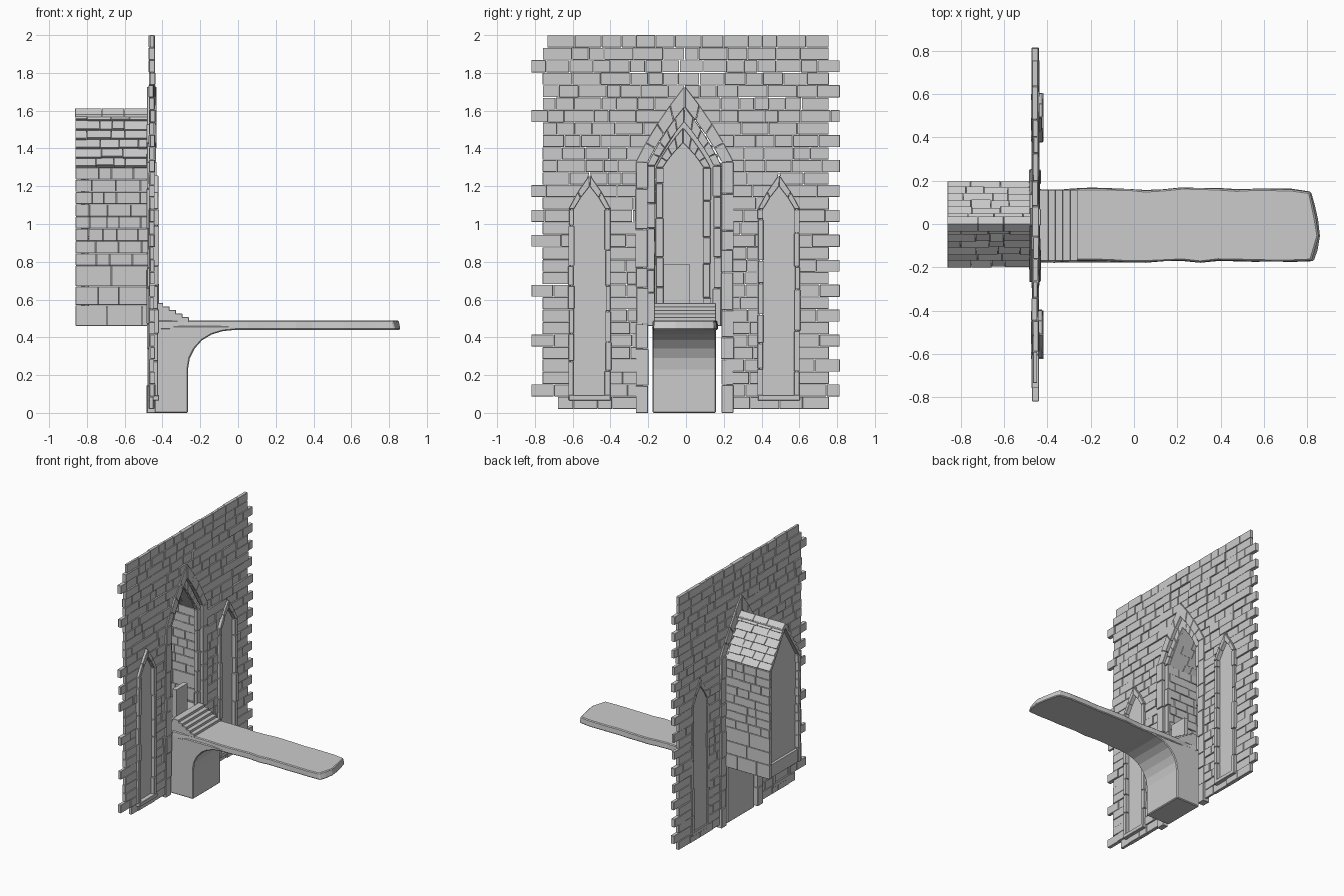
import bpy, bmesh, random
from mathutils import Vector

if "Cube" in bpy.data.objects:
    bpy.data.objects.remove(bpy.data.objects["Cube"])

random.seed(7)
R = random.uniform


def prism(bm, pts, a, b, axis='x'):
    """Extrude a 2D outline from a to b along an axis."""
    def place(p, t):
        return {'x': (t, p[0], p[1]), 'y': (p[0], t, p[1]), 'z': (p[0], p[1], t)}[axis]
    lo = [bm.verts.new(place(p, a)) for p in pts]
    hi = [bm.verts.new(place(p, b)) for p in pts]
    n = len(pts)
    bm.faces.new(lo)
    bm.faces.new(hi[::-1])
    for i in range(n):
        bm.faces.new((lo[i], hi[i], hi[(i + 1) % n], lo[(i + 1) % n]))


def finish(name, bm, bevel=0):
    bmesh.ops.recalc_face_normals(bm, faces=bm.faces)
    me = bpy.data.meshes.new(name)
    bm.to_mesh(me)
    bm.free()
    ob = bpy.data.objects.new(name, me)
    bpy.context.collection.objects.link(ob)
    if bevel:
        m = ob.modifiers.new("chipped_edges", 'BEVEL')
        m.width, m.segments, m.limit_method = bevel, 1, 'ANGLE'
    return ob


def rect(p0, q0, p1, q1):
    return [(p0, q0), (p1, q0), (p1, q1), (p0, q1)]


def splits(a, b, lo, hi):
    """Random stone joints between a and b."""
    out = [a]
    while b - out[-1] > hi * 1.1:
        out.append(out[-1] + R(lo, hi))
    return out + [b]


def arch_half(half, spring, apex, z):
    """Half width of a pointed arch at height z."""
    if z <= spring:
        return half
    t = min(1, (z - spring) / (apex - spring))
    return half * (1 - t) * (1 + 0.25 * t)


def arch_frame(name, cy, h_in, h_out, z0, spring, a_in, a_out, x0, x1, n):
    """Jamb stones and a ring of arch stones."""
    bm = bmesh.new()
    for s in (-1, 1):
        zs = splits(z0, spring, 0.1, 0.22)
        for za, zb in zip(zs, zs[1:]):
            prism(bm, rect(cy + s * (h_in + R(-.004, .003)), za, cy + s * (h_out + R(-.003, .004)), zb - .003),
                  x0 + R(0, .006), x1 - R(0, .008))
        for i in range(n):
            quad = []
            for h, ap, ts in ((h_in, a_in, (i, i + .98)), (h_out, a_out, (i + .98, i))):
                for t in ts:
                    z = spring + (ap - spring) * t / n
                    quad.append((cy + s * arch_half(h, spring, ap, z), z))
            prism(bm, quad, x0 + R(0, .006), x1 - R(0, .008))
    return finish(name, bm, .002)


# openings in the facade: centre, half width, bottom, springing, apex
openings = [(-.51, .098, .085, 1.09, 1.23), (-.007, .22, -1, 1.33, 1.68), (.492, .098, .085, 1.09, 1.23)]


def opening_half(o, z):
    return 0 if z < o[2] else arch_half(o[1], o[3], o[4], z)


# facade wall: staggered brick courses clipped to the openings
bm = bmesh.new()
for r in range(30):
    z0, z1 = .02 + r * .066, .086 + r * .066
    L, E = (-.82 + R(0, .03), .815) if r % 2 == 0 else (-.76 + R(-.01, .02), .757)
    if r == 29:
        L = -.735
    if r == 0:
        L, E = -.68, .757
    elif r % 2 == 0:
        L, E = -.76, .757
    else:
        L, E = -.82 + random.choice((0, .06)) * (r < 28), .815
    if r == 29:
        L, E = -.735, .757
    runs, start = [], (L, L)
    for o in openings:
        fb, ft = opening_half(o, z0 + .001), opening_half(o, z1 - .001)
        if fb > 0:
            runs.append((start, (o[0] - fb, o[0] - ft)))
            start = (o[0] + fb, o[0] + ft)
    runs.append((start, (E, E)))
    for a, b in runs:
        mids = splits(max(a), min(b), .07, .16)[1:-1]
        edges = [a] + [(m, m) for m in mids] + [b]
        for p, q in zip(edges, edges[1:]):
            g = R(.0005, .002)
            prism(bm, [(p[0] + g, z0 + g), (q[0] - g, z0 + g), (q[1] - g, z1 - g), (p[1] + g, z1 - g)],
                  -.47 + R(-.003, .006), -.442 + R(-.006, .005))
finish("facade_bricks", bm, .0015)

# main doorway: outer ring and recessed inner ring
arch_frame("door_outer_arch", -.007, .195, .258, 0, 1.33, 1.62, 1.73, -.485, -.43, 4)
arch_frame("door_inner_arch", -.01, .155, .197, .46, 1.31, 1.54, 1.625, -.485, -.45, 5)

# blind lancet windows: frame, sill and recessed panel
for side, cy in (("left", -.51), ("right", .492)):
    arch_frame(side + "_window_arch", cy, .083, .111, .09, 1.08, 1.2, 1.26, -.475, -.417, 2)
    bm = bmesh.new()
    prism(bm, rect(cy - .111, .065, cy + .111, .095), -.475, -.417)
    finish(side + "_window_sill", bm, .003)
    bm = bmesh.new()
    prism(bm, [(cy - .09, .08), (cy + .09, .08), (cy + .09, 1.08), (cy + .05, 1.16),
               (cy, 1.22), (cy - .05, 1.16), (cy - .09, 1.08)], -.463, -.452)
    finish(side + "_window_panel", bm)

# porch side walls: large blocks low down, small bricks above
for side, s in (("left", -1), ("right", 1)):
    bm = bmesh.new()
    zs = [.46, .57, .67, .78] + [.78 + .065 * i for i in range(1, 9)]
    for i, (za, zb) in enumerate(zip(zs, zs[1:])):
        xs = splits(-.86, -.468, *((.1, .2) if i < 3 else (.06, .13)))
        for xa, xb in zip(xs, xs[1:]):
            d = R(-.004, .004) * (i >= 3)
            prism(bm, rect(xa + .001, za + .001, xb - .001, zb - .001), s * (.165 + d), s * (.193 + d), 'y')
    finish("porch_wall_" + side, bm, .0015)

# porch end wall with pointed blind doorway, and floor
bm = bmesh.new()
prism(bm, [(-.168, .46), (.168, .46), (.168, 1.31), (0, 1.57), (-.168, 1.31)], -.83, -.81)
finish("porch_end_wall", bm)
arch_frame("porch_end_arch", -.015, .107, .145, .5, 1.3, 1.43, 1.51, -.815, -.785, 4)
bm = bmesh.new()
prism(bm, rect(-.85, -.168, -.45, .168), .46, .56, 'z')
finish("porch_floor", bm)

# porch roof: overlapping tile courses on both slopes
bm = bmesh.new()
ridge, eave = Vector((0, 1.595)), Vector((.183, 1.3))
d = eave - ridge
nrm = Vector((-d.y, d.x)).normalized()
for s in (-1, 1):
    for i in range(6):
        p, q = ridge + d * (i / 6), ridge + d * min(1, (i + 1.06) / 6)
        xs = splits(-.862, -.468, .06, .14)
        for xa, xb in zip(xs, xs[1:]):
            th = R(.016, .024)
            slide = d * R(-.008, .008)
            quad = [p - nrm * .012, q - nrm * .012 + slide, q + nrm * th + slide, p + nrm * .003]
            prism(bm, [(s * v.x, v.y) for v in quad], xa + .001, xb - .001)
xs = splits(-.862, -.468, .1, .16)
for xa, xb in zip(xs, xs[1:]):
    prism(bm, [(-.035, 1.565), (0, 1.59), (.035, 1.565), (.035, 1.58), (0, 1.612), (-.035, 1.58)], xa, xb - .002)
finish("porch_roof_tiles", bm, .001)

# door block standing on the threshold
bm = bmesh.new()
prism(bm, rect(-.12, .55, .02, .785), -.485, -.45)
finish("threshold_block", bm)

# steps down from the doorway
bm = bmesh.new()
for i in range(5):
    prism(bm, rect(-.45, -.17, -.26 - i * .034, .158), .48, .507 + i * .0185, 'z')
finish("steps", bm, .002)

# bridge support: curved pillar profile
bm = bmesh.new()
prism(bm, [(-.47, 0), (-.265, 0), (-.265, .23), (-.255, .29), (-.23, .34), (-.19, .385), (-.14, .415),
           (-.08, .433), (0, .441), (0, .46), (-.47, .46)], -.178, .16, 'y')
finish("bridge_support", bm, .006)

# broken bridge deck: worn long edges and a rounded snapped tip
bm = bmesh.new()
xs = [-.45 + .084 * i for i in range(16)]
tip = [(.832, -.172), (.85, -.12), (.86, -.055), (.852, .02), (.836, .09), (.818, .15)]
outline = [(x, -.177 + R(-.004, .006)) for x in xs[:-1]] + tip + [(x, .162 + R(-.005, .008)) for x in xs[:-1][::-1]]
prism(bm, outline, .44, .489, 'z')
bm.verts.ensure_lookup_table()
for v in list(bm.verts)[len(outline):]:
    if v.co.x > .81:
        v.co.x -= R(.005, .022)
    v.co.y *= R(.965, 1)
finish("bridge_deck", bm, .006)
